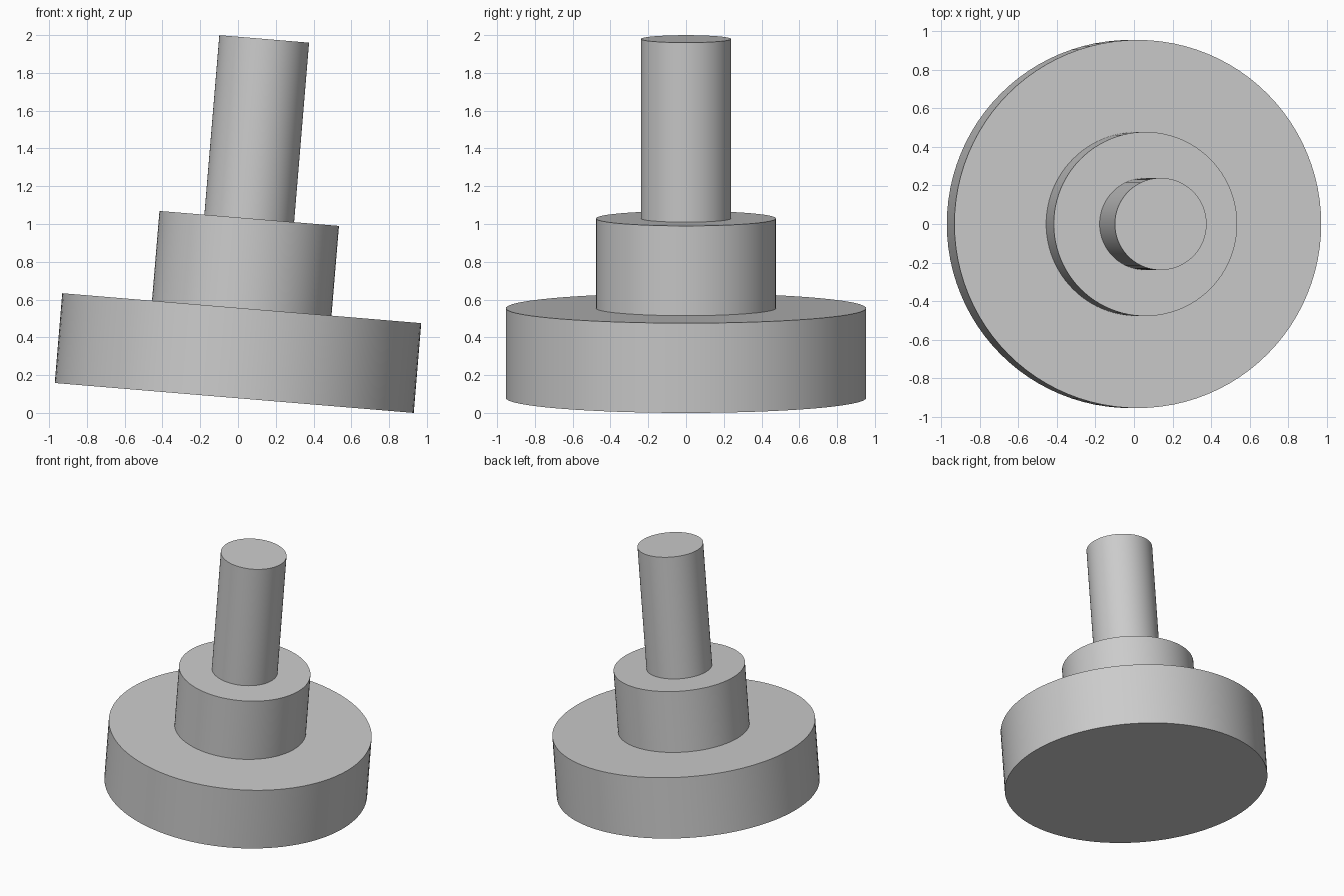
import bpy
import math
from mathutils import Matrix, Vector

cube = bpy.data.objects.get("Cube")
if cube:
    bpy.data.objects.remove(cube, do_unlink=True)

# One plain grey for the whole model
grey = bpy.data.materials.new("light grey")
grey.use_nodes = True
colour = (0.6, 0.6, 0.6, 1)
grey.diffuse_color = colour
grey.node_tree.nodes["Principled BSDF"].inputs["Base Color"].default_value = colour

# The stack leans toward +x, resting on the rim of its base
UNIT = 0.2384
TILT = math.atan(1 / 12)
lean = Matrix.Rotation(TILT, 4, 'Y')
foot = Vector((-UNIT * math.sin(TILT), 0, 4 * UNIT * math.sin(TILT)))


def add_disc(name, radius, bottom, height):
    """Cylinder on the leaning axis, sized in units."""
    centre = foot + lean @ Vector((0, 0, (bottom + height / 2) * UNIT))
    bpy.ops.mesh.primitive_cylinder_add(
        vertices=96, radius=radius * UNIT, depth=height * UNIT,
        location=centre, rotation=(0, TILT, 0))
    part = bpy.context.object
    part.name = name
    part.data.materials.append(grey)
    bpy.ops.object.shade_smooth_by_angle(angle=math.radians(30))


add_disc("base", 4, 0, 2)
add_disc("collar", 2, 2, 2)
add_disc("shaft", 1, 4, 4)
